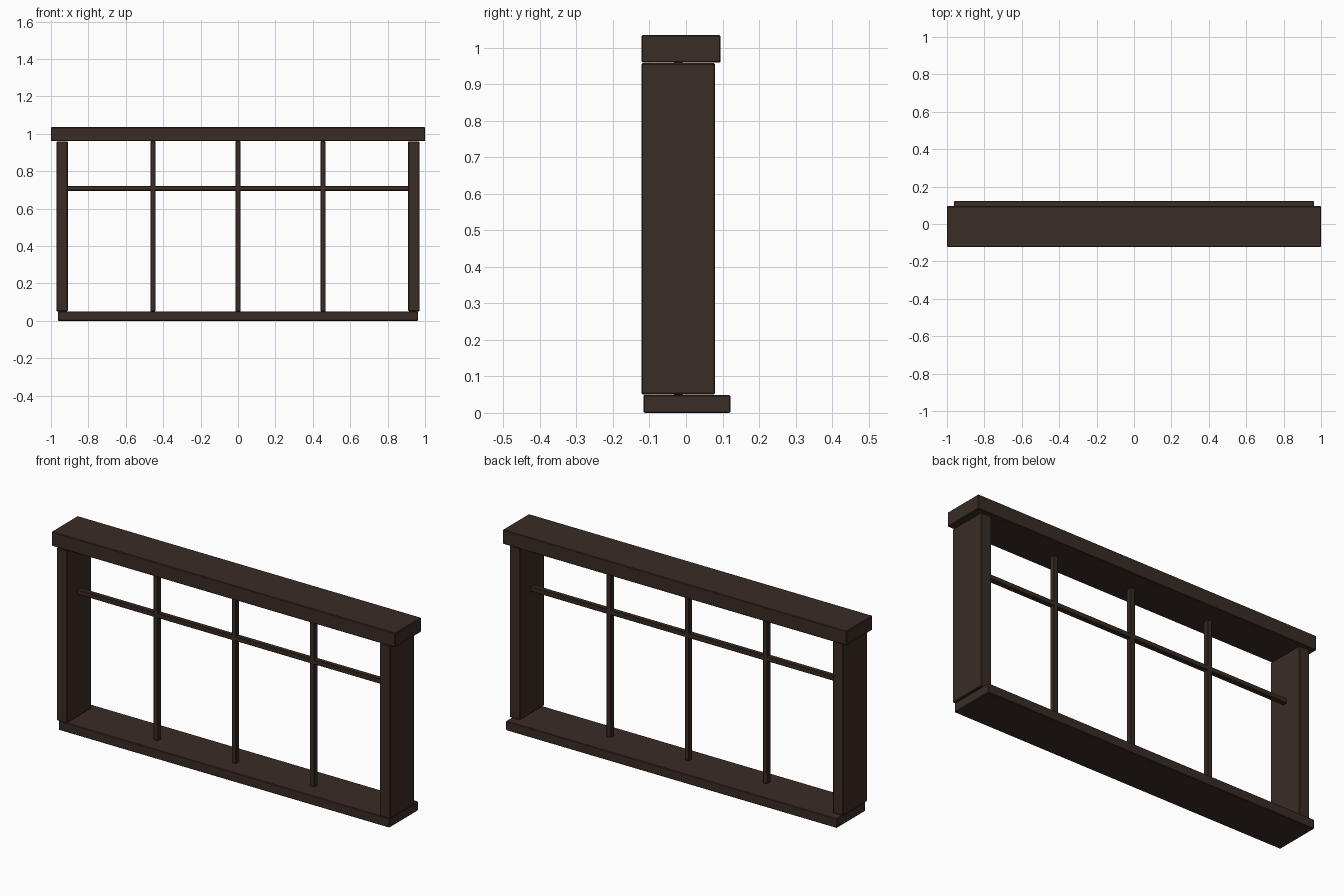
import bpy

if "Cube" in bpy.data.objects:
    bpy.data.objects.remove(bpy.data.objects["Cube"])

wood = bpy.data.materials.new("dark_wood")
wood.diffuse_color = (0.042, 0.025, 0.018, 1)
wood.use_nodes = True
wood.node_tree.nodes["Principled BSDF"].inputs["Base Color"].default_value = wood.diffuse_color


def beam(name, x, y, z, bevel=0.003):
    """Box spanning the (min, max) ranges, with slightly eased edges."""
    spans = (x, y, z)
    bpy.ops.mesh.primitive_cube_add(size=1, location=[(a + b) / 2 for a, b in spans])
    ob = bpy.context.object
    ob.name = name
    ob.scale = [b - a for a, b in spans]
    bpy.ops.object.transform_apply(location=False, rotation=False, scale=True)
    mod = ob.modifiers.new("eased_edges", 'BEVEL')
    mod.width = bevel
    mod.segments = 1
    ob.data.materials.append(wood)
    return ob


# Outer frame
beam("header", (-1, 1), (-0.122, 0.095), (0.96, 1.035))
beam("sill", (-0.963, 0.963), (-0.117, 0.122), (0, 0.049))
for side, x in (("left", (-0.97, -0.91)), ("right", (0.91, 0.97))):
    beam(f"{side}_jamb", x, (-0.122, 0.08), (0.051, 0.958))

# Glazing bars
H, YC = 0.0135, -0.021
for i, cx in enumerate((-0.455, 0, 0.455)):
    beam(f"vertical_bar_{i + 1}", (cx - H, cx + H), (YC - H, YC + H), (0.049, 0.96))
beam("cross_bar", (-0.912, 0.912), (YC - H, YC + H), (0.695, 0.721))
